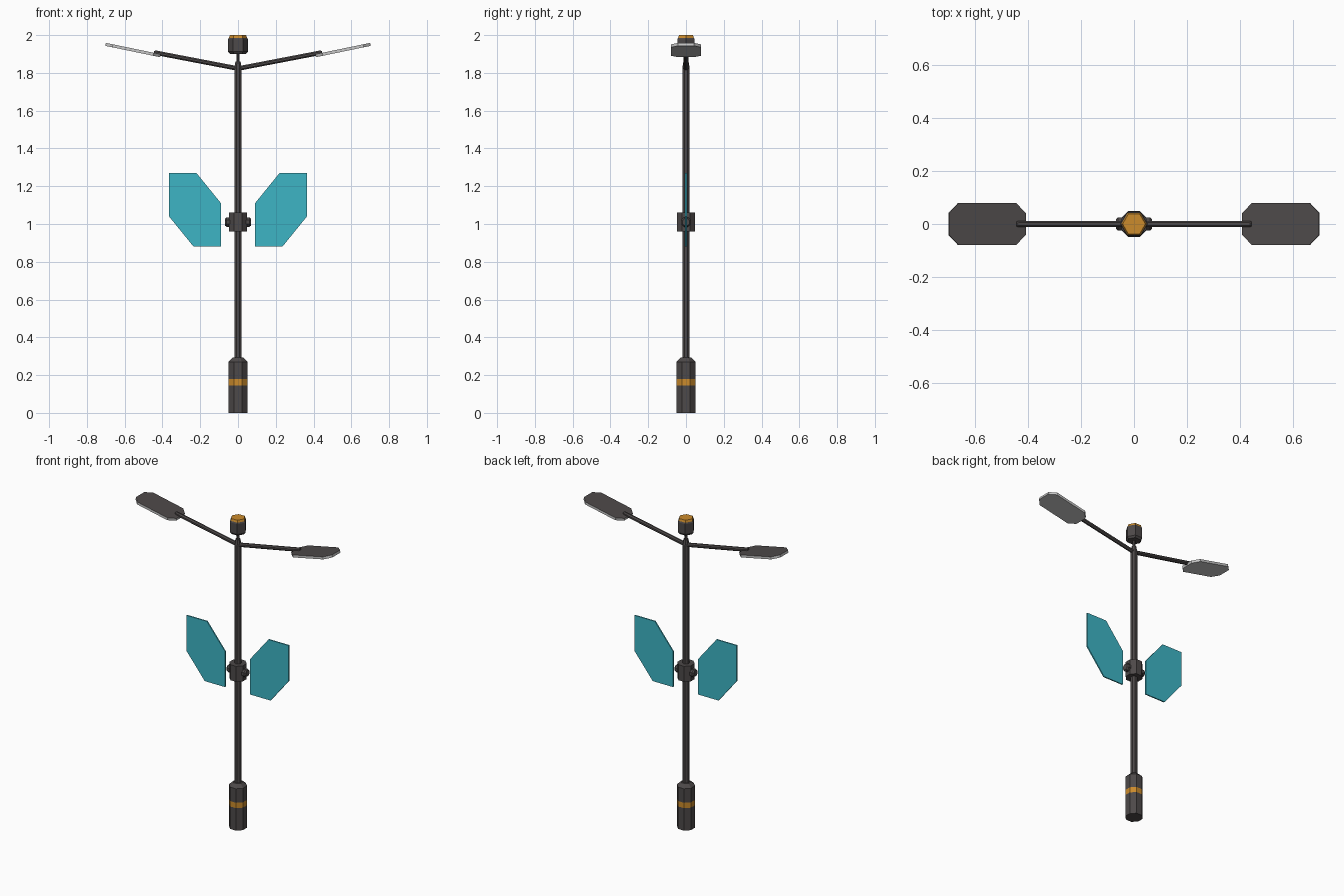
import bpy, bmesh, math
from mathutils import Matrix, Vector

cube = bpy.data.objects.get("Cube")
if cube:
    bpy.data.objects.remove(cube, do_unlink=True)


def material(name, rgb):
    m = bpy.data.materials.new(name)
    m.use_nodes = True
    m.diffuse_color = (*rgb, 1)
    m.node_tree.nodes["Principled BSDF"].inputs["Base Color"].default_value = (*rgb, 1)
    return m


DARK = material("dark metal", (0.075, 0.067, 0.067))
GOLD = material("amber", (0.60, 0.26, 0.025))
TEAL = material("teal panel", (0.047, 0.46, 0.56))
LIGHT = material("light grey", (0.56, 0.56, 0.56))


def finish(name, bm, mats):
    bmesh.ops.recalc_face_normals(bm, faces=bm.faces[:])
    mesh = bpy.data.meshes.new(name)
    bm.to_mesh(mesh)
    bm.free()
    for m in mats:
        mesh.materials.append(m)
    obj = bpy.data.objects.new(name, mesh)
    bpy.context.collection.objects.link(obj)
    return obj


def lathe(name, profile, sides=8, turn=0.5, mats=(DARK,), accent=(), matrix=Matrix()):
    """Faceted solid from (radius, height) rings; accent spans use material 1."""
    bm = bmesh.new()
    rings = []
    for r, z in profile:
        angles = [math.tau * (i + turn) / sides for i in range(sides)]
        rings.append([bm.verts.new(matrix @ Vector((r * math.cos(a), r * math.sin(a), z)))
                      for a in angles])
    bm.faces.new(rings[0])
    for k in range(len(rings) - 1):
        for i in range(sides):
            j = (i + 1) % sides
            f = bm.faces.new((rings[k][i], rings[k][j], rings[k + 1][j], rings[k + 1][i]))
            f.material_index = int(k in accent)
    top = bm.faces.new(rings[-1])
    top.material_index = int(len(rings) - 2 in accent)
    return finish(name, bm, mats)


def plate(name, outline, thickness, mats, matrix):
    """Extrude an XY outline, centred on its plane; the top face uses material 1 if given."""
    bm = bmesh.new()
    face = bm.faces.new([bm.verts.new((x, y, -thickness / 2)) for x, y in outline])
    ext = bmesh.ops.extrude_face_region(bm, geom=[face])["geom"]
    bmesh.ops.translate(bm, vec=(0, 0, thickness),
                        verts=[v for v in ext if isinstance(v, bmesh.types.BMVert)])
    if len(mats) > 1:
        for f in bm.faces:
            if all(v.co.z > 0 for v in f.verts):
                f.material_index = 1
    bm.transform(matrix)
    return finish(name, bm, mats)


# Post: octagonal base with amber band, pole, neck
FLAT = 1 / math.cos(math.pi / 8)
lathe("base", [(0.05 * FLAT, 0), (0.05 * FLAT, 0.145), (0.05 * FLAT, 0.18),
               (0.05 * FLAT, 0.27), (0.03, 0.292)], mats=(DARK, GOLD), accent=(1,))
lathe("pole", [(0.021, 0.28), (0.021, 1.825), (0.015, 1.86)])
lathe("neck", [(0.010, 1.84), (0.010, 1.91)])

# Hexagonal head with amber cap
lathe("head", [(0.042, 1.90), (0.052, 1.912), (0.052, 1.978), (0.048, 1.986), (0.043, 2.0)],
      sides=6, turn=0, mats=(DARK, GOLD), accent=(3,))

# Hub that holds the side panels
lathe("hub", [(0.048 * FLAT, 0.96), (0.048 * FLAT, 1.06)])

panel_outline = [(0.09, 0.88), (0.235, 0.88), (0.365, 1.04),
                 (0.365, 1.27), (0.22, 1.27), (0.09, 1.11)]
L, W, C = 0.296, 0.08, 0.038
lamp_outline = [(C, -W), (L - C, -W), (L, C - W), (L, W - C),
                (L - C, W), (C, W), (0, W - C), (0, C - W)]
upright = Matrix.Rotation(math.pi / 2, 4, 'X')

for side, s in (("left", 1), ("right", -1)):
    mirror = Matrix.Scale(s, 4, (1, 0, 0))
    # Hub nub
    along_x = mirror @ Matrix.Translation((0, 0, 1.01)) @ Matrix.Rotation(math.pi / 2, 4, 'Y')
    lathe(side + "_panel_mount", [(0.025 * FLAT, 0.03), (0.025 * FLAT, 0.06), (0.02, 0.069)],
          matrix=along_x)
    # Upright panel
    plate(side + "_panel", panel_outline, 0.008, (TEAL,), mirror @ upright)
    # Sloping arm
    start, end = Vector((0, 0, 1.823)), Vector((0.438, 0, 1.907))
    run = end - start
    slope = run.to_track_quat('Z', 'Y').to_matrix().to_4x4()
    lathe(side + "_arm", [(0.013, 0), (0.013, run.length), (0.008, run.length + 0.007)],
          matrix=mirror @ Matrix.Translation(start) @ slope)
    # Lamp: dark top, light body
    tilt = Matrix.Rotation(-math.atan2(0.06, 0.29), 4, 'Y')
    plate(side + "_lamp", lamp_outline, 0.016, (LIGHT, DARK),
          mirror @ Matrix.Translation((0.411, 0, 1.891)) @ tilt)
